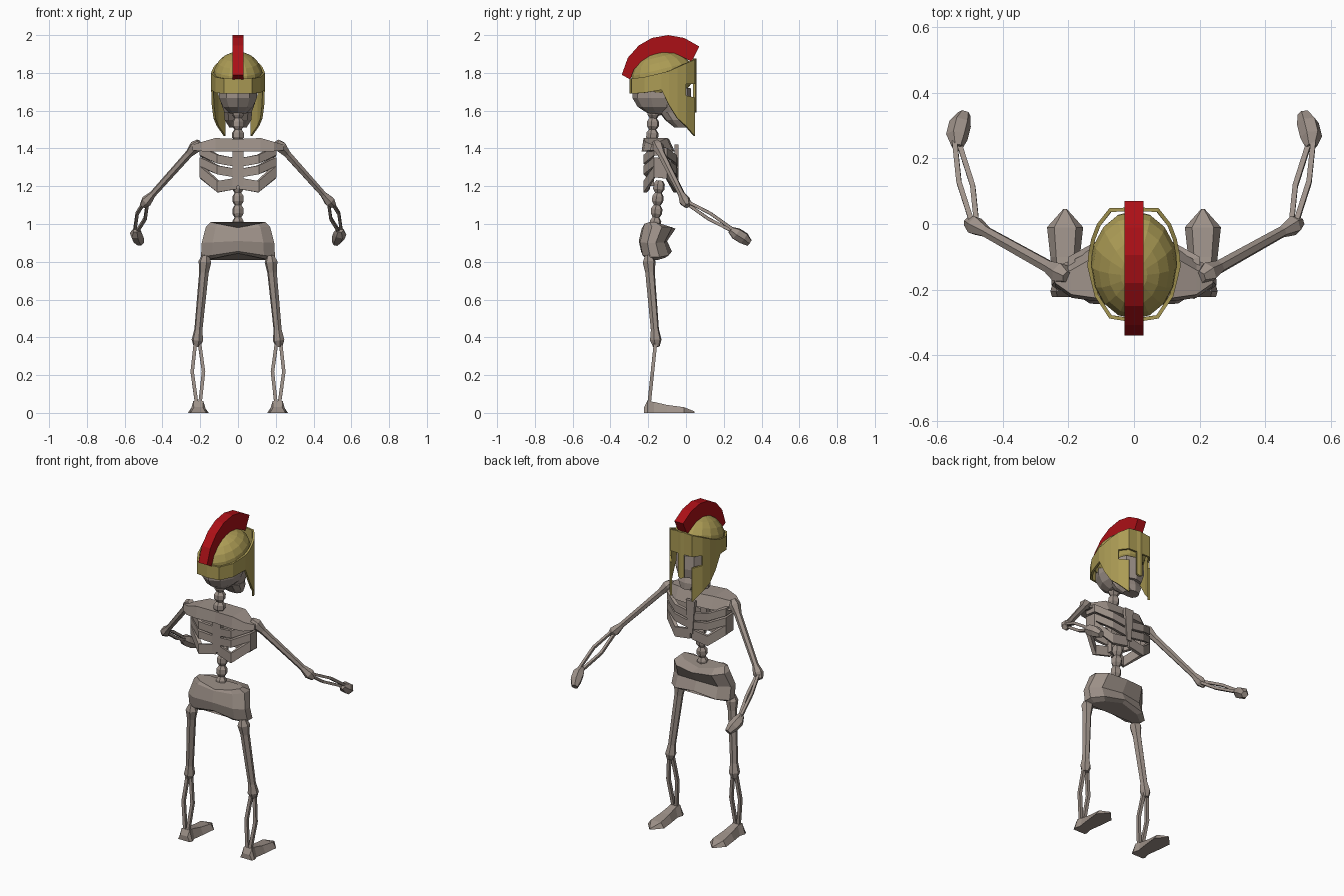
import bpy, bmesh, math
from mathutils import Vector, Matrix

if "Cube" in bpy.data.objects:
    bpy.data.objects.remove(bpy.data.objects["Cube"])


def material(name, rgb):
    m = bpy.data.materials.new(name)
    m.use_nodes = True
    m.diffuse_color = (*rgb, 1)
    m.node_tree.nodes["Principled BSDF"].inputs["Base Color"].default_value = (*rgb, 1)
    return m


BONE = material("bone", (0.34, 0.285, 0.25))
GOLD = material("dull gold", (0.41, 0.33, 0.09))
RED = material("crest red", (0.41, 0.005, 0.008))


def finish(name, bm, mat):
    bmesh.ops.recalc_face_normals(bm, faces=bm.faces)
    me = bpy.data.meshes.new(name)
    bm.to_mesh(me)
    bm.free()
    me.materials.append(mat)
    ob = bpy.data.objects.new(name, me)
    bpy.context.collection.objects.link(ob)
    return ob


def loft(name, rings, mat=BONE):
    """Skin a list of equal-sized closed rings and cap both ends."""
    bm = bmesh.new()
    vs = [[bm.verts.new(p) for p in ring] for ring in rings]
    n = len(vs[0])
    for a, b in zip(vs, vs[1:]):
        for i in range(n):
            j = (i + 1) % n
            bm.faces.new((a[i], a[j], b[j], b[i]))
    bm.faces.new(vs[0])
    bm.faces.new(vs[-1])
    return finish(name, bm, mat)


def limb(name, stations, sides=6):
    """Faceted tube through (point, radius) stations."""
    pts = [Vector(p) for p, _ in stations]
    axis = (pts[-1] - pts[0]).normalized()
    u = axis.orthogonal().normalized()
    v = axis.cross(u)
    angles = [math.tau * i / sides for i in range(sides)]
    loft(name, [[p + (u * math.cos(t) + v * math.sin(t)) * r for t in angles]
                for p, (_, r) in zip(pts, stations)])


def long_bone(name, a, b, r, knob):
    """Slim shaft with a swollen knob at each end."""
    a, b = Vector(a), Vector(b)
    d = (b - a).normalized()
    at = [(a - d * knob, knob * 0.55), (a, knob), (a + d * knob * 1.6, r),
          (b - d * knob * 1.6, r * 0.85), (b, knob * 0.9), (b + d * knob, knob * 0.5)]
    limb(name, at)


def bone_pair(name, a, b, spread, r):
    """Two thin bones that bow apart between shared ends."""
    a, b, spread = Vector(a), Vector(b), Vector(spread)
    for k, label in ((1, "outer"), (-1, "inner")):
        limb(f"{name}_{label}", [(a + spread * k * 0.3, r),
                                 (a.lerp(b, 0.5) + spread * k, r),
                                 (b + spread * k * 0.3, r)], 4)


def ellipsoid(name, centre, radii, mat, segs, rings, tilt=0):
    bm = bmesh.new()
    m = (Matrix.Translation(centre) @ Matrix.Rotation(math.radians(tilt), 4, 'X')
         @ Matrix.Diagonal((*radii, 1)))
    bmesh.ops.create_uvsphere(bm, u_segments=segs, v_segments=rings, radius=1, matrix=m)
    return finish(name, bm, mat)


def octagon(rx, y0, y1, z, arch=0.0):
    """Chamfered rectangle at height z; arch lowers the outer ends."""
    cy, ry = (y0 + y1) / 2, (y1 - y0) / 2
    shape = [(0, 1), (.7, .8), (1, .2), (1, -.4), (.7, -.9),
             (0, -1), (-.7, -.9), (-1, -.4), (-1, .2), (-.7, .8)]
    return [(x * rx, cy + y * ry, z - arch * abs(x)) for x, y in shape]


# Skull and jaw
ellipsoid("skull", (0, -.14, 1.695), (.108, .148, .12), BONE, 10, 7)
loft("face", [octagon(.085, -.16, .025, 1.72), octagon(.09, -.15, .03, 1.64),
              octagon(.07, -.13, .02, 1.585)])
loft("jaw", [octagon(.075, -.14, .0, 1.59), octagon(.07, -.11, .015, 1.55),
             octagon(.045, -.06, .015, 1.51)])

# Spine: stacked vertebrae, pinched between each other
def spine(name, low, high, count, r):
    low, high = Vector(low), Vector(high)
    step = (high - low) / count
    for i in range(count):
        p = low + step * i
        limb(f"{name}_{i + 1}", [(p, r * .6), (p + step * .3, r),
                                 (p + step * .7, r), (p + step, r * .6)])


spine("lumbar_vertebra", (0, -.165, .97), (0, -.14, 1.23), 4, .031)
spine("neck_vertebra", (0, -.18, 1.44), (0, -.17, 1.62), 3, .033)
loft("chest_spine", [[(x, y, z) for x, y in ((-.03, -.21), (.03, -.21), (.02, -.17), (-.02, -.17))]
                     for z in (1.2, 1.43)])
loft("sternum", [[(x, y, z) for x, y in ((-w, -.06), (w, -.06), (w, -.04), (-w, -.04))]
                 for w, z in ((.015, 1.22), (.03, 1.42))])

# Shoulder plate across the top of the chest
half = [(0, -.225, -.06, 1.385, 1.45), (.12, -.235, -.07, 1.385, 1.455),
        (.19, -.225, -.11, 1.385, 1.435), (.24, -.19, -.13, 1.39, 1.42)]
stations = [(-x, *rest) for x, *rest in reversed(half[1:])] + half
loft("shoulder_plate", [[(x, a, lo), (x, a + .01, hi), (x, b - .03, hi), (x, b, lo)]
                        for x, a, b, lo, hi in stations])

# Ribs: flat bars rising from the spine to the flank, round to the sternum
for n, (zc, height, droop) in enumerate(((1.325, .046, 0), (1.268, .046, 0), (1.215, .06, .035))):
    path = [(.005, -.205, 0), (.11, -.225, .018 - droop), (.203, -.17, .062),
            (.2, -.1, .055), (.11, -.05, .018 - droop), (.005, -.045, 0)]
    for s, side in ((1, "left"), (-1, "right")):
        rings = []
        for x, y, dz in path:
            ix, iy = x * .9, y + (-.135 - y) * .2
            z, h = zc + dz, height / 2
            rings.append([(s * x, y, z - h), (s * x, y, z + h),
                          (s * ix, iy, z + h), (s * ix, iy, z - h)])
        loft(f"{side}_rib_{n + 1}", rings)

# Pelvis
loft("pelvis", [octagon(.165, -.22, -.1, .845, .035), octagon(.196, -.238, -.075, .855, .03),
                octagon(.192, -.25, -.1, .91, .01), octagon(.17, -.235, -.055, .975, -.01),
                octagon(.145, -.225, -.12, .98, -.03)])

# Arms and legs, mirrored
for s, side in ((1, "left"), (-1, "right")):
    shoulder, elbow, wrist = (s * .225, -.15, 1.41), (s * .485, -.005, 1.12), (s * .54, .25, .965)
    long_bone(f"{side}_upper_arm", shoulder, elbow, .021, .034)
    bone_pair(f"{side}_forearm", elbow, wrist, (s * .021, .006, .014), .011)
    limb(f"{side}_hand", [((s * .54, .235, .97), .018), ((s * .54, .265, .95), .034),
                          ((s * .53, .305, .925), .034), ((s * .518, .335, .9), .02)])

    hip, knee, ankle = (s * .175, -.195, .8), (s * .215, -.16, .385), (s * .21, -.195, .05)
    long_bone(f"{side}_thigh", hip, knee, .026, .035)
    bone_pair(f"{side}_shin", knee, ankle, (s * .03, 0, 0), .013)

    # Foot: narrow heel, wide ball, pointed toe
    foot = [(-.222, .04, .03), (-.205, .045, .062), (-.17, .035, .058),
            (-.1, .045, .042), (-.01, .055, .03), (.045, .006, .008)]
    loft(f"{side}_foot", [[(s * .21 - w, y, 0), (s * .21 + w, y, 0),
                           (s * .21 + w * .6, y, h), (s * .21 - w * .6, y, h)]
                          for y, w, h in foot])

# Helmet dome, tilted up toward the face
ellipsoid("helmet_dome", (0, -.125, 1.78), (.132, .168, .13), GOLD, 16, 10, 14)

# Helmet wall: columns (x, y) with heights of rim, brow, eye base and lower edge
columns = [(0, -.3, 1.77, 1.75, 1.72, 1.69), (.075, -.288, 1.77, 1.75, 1.72, 1.69),
           (.12, -.22, 1.778, 1.75, 1.72, 1.695), (.142, -.13, 1.8, 1.76, 1.73, 1.71),
           (.139, -.09, 1.81, 1.76, 1.71, 1.63), (.13, -.045, 1.83, 1.75, 1.69, 1.56),
           (.113, .0, 1.85, 1.74, 1.68, 1.52), (.075, .048, 1.87, 1.74, 1.67, 1.465),
           (.02, .05, 1.875, 1.74, 1.67, 1.6), (0, .055, 1.875, 1.74, 1.67, 1.59)]
EYE, NOSE_SIDE = 6, 7
bm = bmesh.new()
for s in (1, -1):
    grid = [[bm.verts.new((s * x, y, z)) for z in heights] for x, y, *heights in columns]
    for c in range(len(columns) - 1):
        for r in range(3):
            if (c in (EYE, NOSE_SIDE) and r == 1) or (c == NOSE_SIDE and r == 2):
                continue
            a, b = grid[c], grid[c + 1]
            bm.faces.new((a[r], a[r + 1], b[r + 1], b[r]))
bmesh.ops.remove_doubles(bm, verts=bm.verts, dist=.0005)
wall = finish("helmet_wall", bm, GOLD)
mod = wall.modifiers.new("thickness", 'SOLIDIFY')
mod.thickness = .012
mod.offset = -1

# Crest: arched band between an outer and an inner curve
outer = [(-.34, 1.79), (-.308, 1.88), (-.25, 1.945), (-.18, 1.985),
         (-.095, 2.0), (-.01, 1.985), (.07, 1.94)]
inner = [(-.295, 1.765), (-.275, 1.82), (-.225, 1.865), (-.165, 1.89),
         (-.095, 1.9), (-.03, 1.89), (.03, 1.86)]
loft("helmet_crest", [[(-.029, *o), (.029, *o), (.029, *i), (-.029, *i)]
                      for o, i in zip(outer, inner)], RED)
